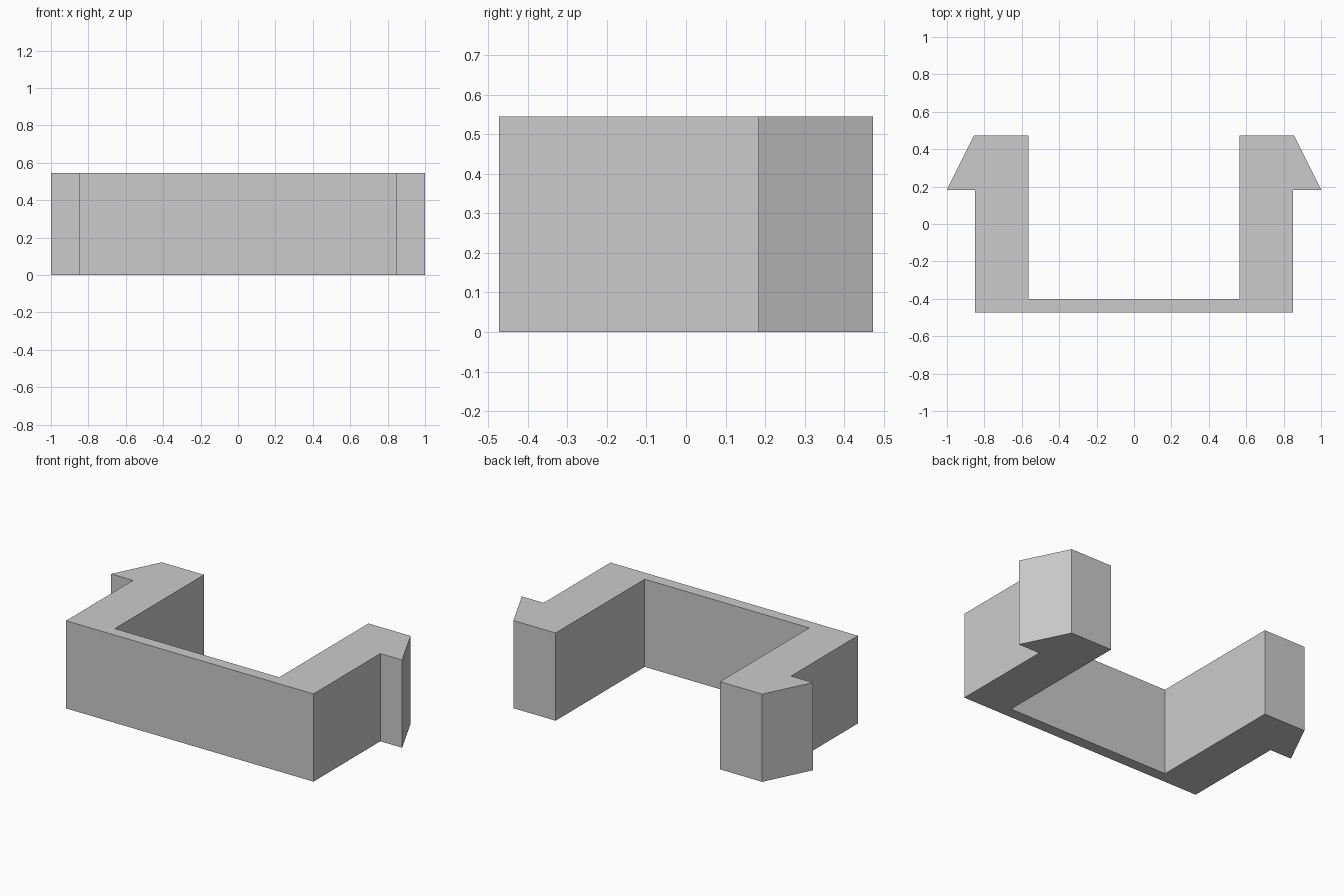
import bpy
import bmesh

cube = bpy.data.objects.get("Cube")
if cube:
    bpy.data.objects.remove(cube, do_unlink=True)

HEIGHT = 0.545

# Single plain grey
grey = bpy.data.materials.new("plain_grey")
grey.use_nodes = True
colour = (0.6, 0.6, 0.6, 1.0)
grey.diffuse_color = colour
grey.node_tree.nodes["Principled BSDF"].inputs["Base Color"].default_value = colour

# Left half of the clip outline: front wall, barbed arm, inner wall
half = [
    (0.85, -0.473),   # outer front corner
    (0.85, 0.183),    # barb root
    (1.0, 0.183),     # barb tip
    (0.855, 0.473),   # arm end, outer
    (0.565, 0.473),   # arm end, inner
    (0.565, -0.402),  # inner corner
]
outline = half + [(-x, y) for x, y in reversed(half)]

# Extrude the mirrored outline into a solid clip
bm = bmesh.new()
base = bm.faces.new([bm.verts.new((x, y, 0)) for x, y in outline])
result = bmesh.ops.extrude_face_region(bm, geom=[base], use_keep_orig=True)
top = [v for v in result["geom"] if isinstance(v, bmesh.types.BMVert)]
bmesh.ops.translate(bm, verts=top, vec=(0, 0, HEIGHT))
bmesh.ops.recalc_face_normals(bm, faces=bm.faces)

mesh = bpy.data.meshes.new("clip_body")
bm.to_mesh(mesh)
bm.free()
mesh.materials.append(grey)
clip = bpy.data.objects.new("clip_body", mesh)
bpy.context.collection.objects.link(clip)
